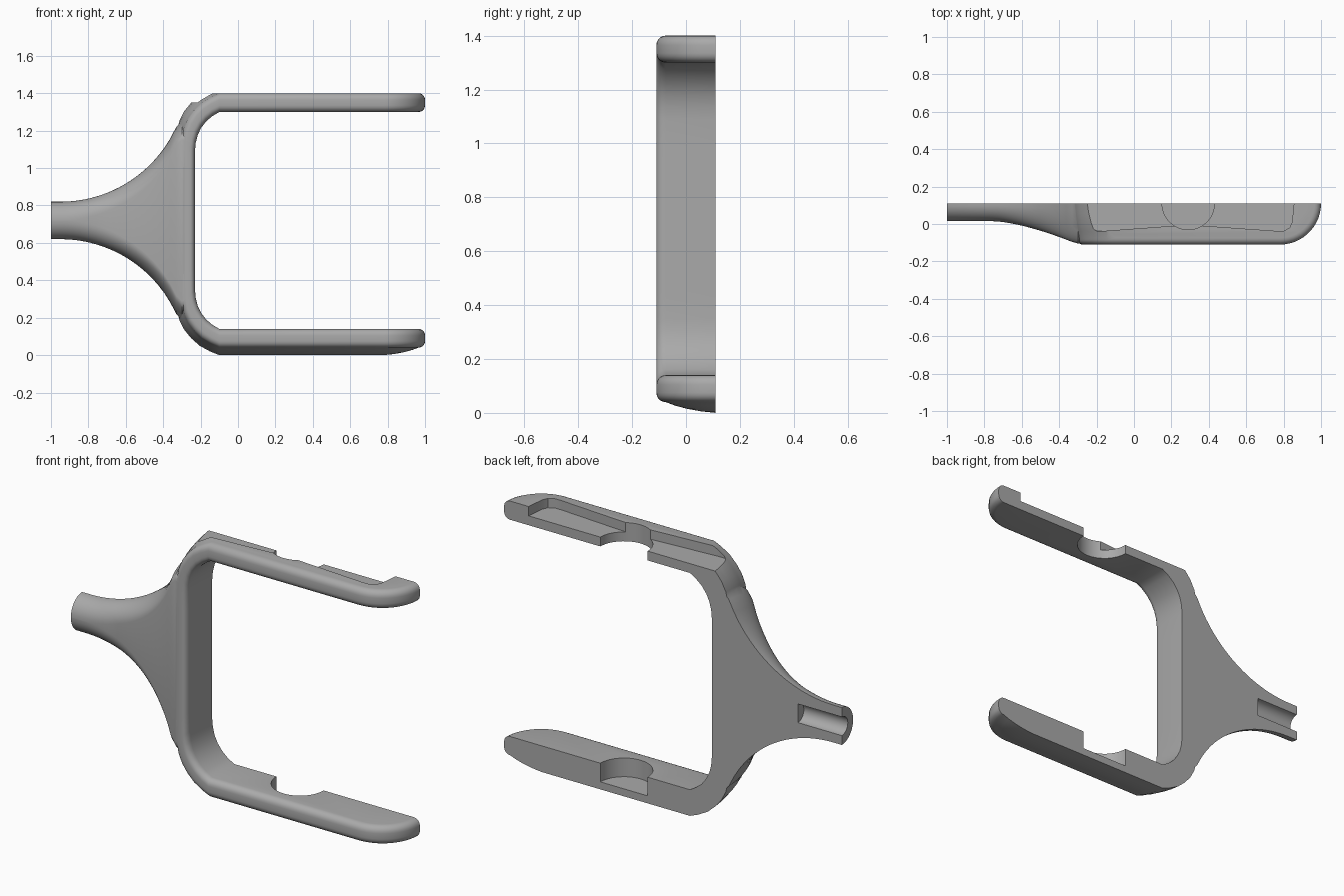
import bpy, bmesh
from math import sin, cos, pi, sqrt
from mathutils import Matrix

cube = bpy.data.objects.get("Cube")
if cube:
    bpy.data.objects.remove(cube)

BACK, MID, DEPTH = 0.11, 0.72, 0.22

grey = bpy.data.materials.new("plain grey")
grey.use_nodes = True
grey.diffuse_color = (0.4, 0.4, 0.4, 1)
grey.node_tree.nodes["Principled BSDF"].inputs["Base Color"].default_value = (0.4, 0.4, 0.4, 1)


def finish(name, bm):
    bmesh.ops.remove_doubles(bm, verts=bm.verts, dist=0.0005)
    bmesh.ops.recalc_face_normals(bm, faces=bm.faces)
    mesh = bpy.data.meshes.new(name)
    bm.to_mesh(mesh)
    bm.free()
    mesh.materials.append(grey)
    obj = bpy.data.objects.new(name, mesh)
    bpy.context.collection.objects.link(obj)
    return obj


def loft(name, rows):
    """Skin a list of equal cross-sections and close the flat back and ends."""
    bm = bmesh.new()
    grid = [[bm.verts.new(p) for p in row] for row in rows]
    for a, b in zip(grid, grid[1:]):
        for i in range(len(a) - 1):
            bm.faces.new((a[i], a[i + 1], b[i + 1], b[i]))
    bmesh.ops.remove_doubles(bm, verts=bm.verts, dist=0.0005)
    bmesh.ops.dissolve_degenerate(bm, edges=bm.edges, dist=0.0005)
    # ends standing across the back plane are closed first
    for side in (min, max):
        x = side(v.co.x for v in bm.verts)
        rim = [e for e in bm.edges if e.is_boundary
               and all(abs(v.co.x - x) < 1e-4 for v in e.verts)]
        if len(rim) > 5 and any(v.co.y < BACK - 0.01 for e in rim for v in e.verts):
            ends = [v for e in rim for v in e.verts if abs(v.co.y - BACK) < 1e-4]
            bm.edges.new((min(ends, key=lambda v: v.co.z), max(ends, key=lambda v: v.co.z)))
            rim = [e for e in bm.edges if len(e.link_faces) < 2
                   and all(abs(v.co.x - x) < 1e-4 for v in e.verts)]
            bmesh.ops.contextual_create(bm, geom=rim)
    bmesh.ops.contextual_create(bm, geom=[e for e in bm.edges if e.is_boundary])
    return finish(name, bm)


def prism(name, outline, z0, z1):
    bm = bmesh.new()
    face = bm.faces.new([bm.verts.new((x, y, z0)) for x, y in outline])
    top = bmesh.ops.extrude_face_region(bm, geom=[face])["geom"]
    for v in top:
        if isinstance(v, bmesh.types.BMVert):
            v.co.z = z1
    return finish(name, bm)


def disc(x, y, r, n=48):
    return [(x + r * cos(2 * pi * i / n), y + r * sin(2 * pi * i / n)) for i in range(n)]


def combine(target, tool, operation):
    mod = target.modifiers.new(tool.name, "BOOLEAN")
    mod.object, mod.operation, mod.solver = tool, operation, "EXACT"
    bpy.context.view_layer.objects.active = target
    bpy.ops.object.modifier_apply(modifier=mod.name)
    bpy.data.objects.remove(tool)


# Arm cross-section: (distance from inner side, inset from front edge)
FIL = 0.035
arc = [pi / 2 * i / 5 for i in range(6)]
section = [(0, DEPTH)]
section += [(FIL * (1 - cos(a)), FIL * (1 - sin(a))) for a in arc]
section += [(0.065 + FIL * sin(a), FIL * (1 - cos(a))) for a in arc]
section += [(0.113, 0.07), (0.125, 0.115), (0.134, 0.165), (0.14, DEPTH)]

# Fork frame: rounded tip, straight arm, corner, then the mirror of these
TIP = 0.78
lower = []
for i in range(14):
    t = pi / 2 * (1 - i / 13)
    lower.append([(TIP + (DEPTH - s) * sin(t), BACK - (DEPTH - s) * cos(t), 0.14 - q)
                  for q, s in section])
corner = [((-0.1, 0.14), (-0.1, 0.0)), ((-0.137, 0.162), (-0.15, 0.02)),
          ((-0.17, 0.19), (-0.205, 0.05)), ((-0.197, 0.225), (-0.25, 0.09)),
          ((-0.215, 0.262), (-0.287, 0.135)), ((-0.226, 0.305), (-0.313, 0.185)),
          ((-0.23, 0.35), (-0.328, 0.25)), ((-0.23, 0.45), (-0.33, 0.45))]
for (xi, zi), (xo, zo) in corner:
    lower.append([(xi + (xo - xi) * q / 0.14, BACK - DEPTH + s, zi + (zo - zi) * q / 0.14)
                  for q, s in section])
upper = [[(x, y, 2 * MID - z) for x, y, z in row] for row in reversed(lower)]
fork = loft("fork_half", lower + upper)

# Flared neck: half-round at the stem, widening into the frame
rows = []
for i in range(25):
    x = -1 + 0.73 * i / 24
    run = min(max(x + 0.95, 0), 0.645)
    w = min(0.1 + 0.68 - sqrt(0.68 ** 2 - run ** 2), 0.53)
    d = min(0.095 + 0.123 * (max(x + 0.75, 0) / 0.45) ** 1.5, 0.214)
    r = 0.1 - 0.001
    half = [(x, BACK - d * sin(a), w - r + r * cos(a)) for a in [pi / 2 * k / 10 for k in range(11)]]
    rows.append([(px, y, MID + z) for px, y, z in half]
                + [(px, y, MID - z) for px, y, z in reversed(half)])
combine(fork, loft("neck", rows), "UNION")

# Flat top of the upper arm
combine(fork, prism("top_trim", [(-2, -1), (2, -1), (2, 1), (-2, 1)], 1.4, 2), "DIFFERENCE")

# Shallow pocket in the upper arm, with a through hole; blind hole in the lower arm
pocket = [(-0.255, 0.3), (-0.25, 0.11), (-0.24, 0.01), (-0.228, -0.02), (-0.2, -0.037),
          (-0.16, -0.037), (0.29, -0.004), (0.76, -0.037), (0.8, -0.037),
          (0.832, -0.02), (0.845, 0.01), (0.855, 0.11), (0.86, 0.3)]
combine(fork, prism("pocket", pocket, 1.35, 1.6), "DIFFERENCE")
combine(fork, prism("upper_hole", disc(0.29, BACK, 0.14), 1.2, 1.6), "DIFFERENCE")
combine(fork, prism("lower_hole", disc(0.29, BACK, 0.14), 0.04, 0.3), "DIFFERENCE")

# Bore along the stem
bore = prism("stem_bore", disc(0, 0, 0.05, 32), -1.2, -0.74)
bore.data.transform(Matrix.Translation((0, BACK, MID)) @ Matrix.Rotation(pi / 2, 4, "Y"))
combine(fork, bore, "DIFFERENCE")

bpy.ops.object.select_all(action="DESELECT")
fork.select_set(True)
bpy.context.view_layer.objects.active = fork
bpy.ops.object.shade_smooth_by_angle(angle=0.6)
